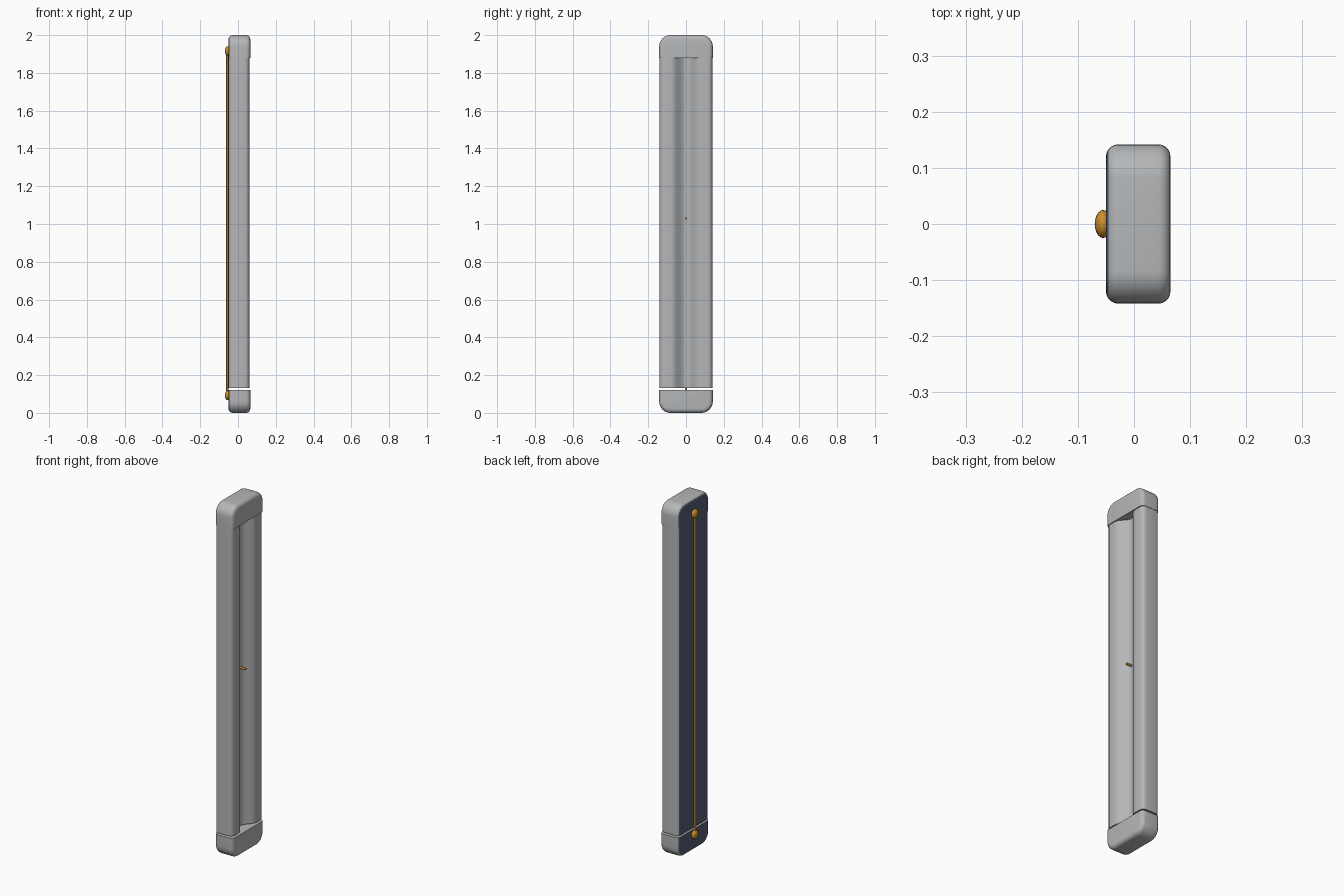
import bpy, bmesh, math
from mathutils import Matrix

if "Cube" in bpy.data.objects:
    bpy.data.objects.remove(bpy.data.objects["Cube"])


def material(name, rgb):
    m = bpy.data.materials.new(name)
    m.diffuse_color = (*rgb, 1)
    m.use_nodes = True
    m.node_tree.nodes["Principled BSDF"].inputs["Base Color"].default_value = m.diffuse_color
    return m


GREY = material("light_grey", (0.46, 0.47, 0.48))
BLUE = material("slate_blue", (0.085, 0.11, 0.17))
ORANGE = material("amber", (0.62, 0.27, 0.025))


def finish(bm, name, mats, angle=35):
    bmesh.ops.recalc_face_normals(bm, faces=bm.faces)
    me = bpy.data.meshes.new(name)
    bm.to_mesh(me)
    bm.free()
    for m in mats:
        me.materials.append(m)
    ob = bpy.data.objects.new(name, me)
    bpy.context.collection.objects.link(ob)
    bpy.context.view_layer.objects.active = ob
    ob.select_set(True)
    bpy.ops.object.shade_smooth_by_angle(angle=math.radians(angle))
    ob.select_set(False)
    return ob


def arc(cx, cy, r, a0, a1, n=6):
    return [(cx + r * math.cos(math.radians(a0 + (a1 - a0) * i / n)),
             cy + r * math.sin(math.radians(a0 + (a1 - a0) * i / n))) for i in range(n + 1)]


def extrude(points, direction):
    bm = bmesh.new()
    face = bm.faces.new([bm.verts.new(p) for p in points])
    new = bmesh.ops.extrude_face_region(bm, geom=[face])["geom"]
    bmesh.ops.translate(bm, vec=direction, verts=[v for v in new if isinstance(v, bmesh.types.BMVert)])
    bmesh.ops.recalc_face_normals(bm, faces=bm.faces)
    return bm


def paint_back(bm):
    bm.normal_update()
    for f in bm.faces:
        f.material_index = 1 if f.normal.x < -0.8 else 0


# Long body: rounded slab with a channel along the +x side
half = [(0.016 + 0.022 * (1 - math.cos(math.pi * i / 12)), 0.078 * i / 12) for i in range(12)]
half += [(0.06, 0.085)] + arc(0.036, 0.116, 0.024, 0, 90) + arc(-0.026, 0.116, 0.024, 90, 180)
profile = half + [(x, -y) for x, y in reversed(half[1:])]
body = extrude([(x, y, 0.132) for x, y in profile], (0, 0, 1.746))
paint_back(body)
finish(body, "channelled_body", [GREY, BLUE])


# Rounded end caps, mirrored top and bottom
def end_cap(name, flip):
    side = [(-0.142, 0.122)] + arc(-0.082, 0.06, 0.06, 180, 270, 8) \
        + arc(0.082, 0.06, 0.06, 270, 360, 8) + [(0.142, 0.122)]
    bm = extrude([(-0.05, y, z) for y, z in side], (0.115, 0, 0))
    rim = [e for e in bm.edges
           if abs(e.verts[0].co.x - e.verts[1].co.x) < 1e-5
           and not all(v.co.z > 0.121 for v in e.verts)]
    bmesh.ops.bevel(bm, geom=rim, offset=0.022, segments=5, profile=0.5, affect='EDGES')
    paint_back(bm)
    if flip:
        for v in bm.verts:
            v.co.z = 2 - v.co.z
    finish(bm, name, [GREY, BLUE])


end_cap("bottom_cap", False)
end_cap("top_cap", True)


# Cord on the back with a knob at each end
def cylinder(name, r, length, matrix):
    bm = bmesh.new()
    bmesh.ops.create_cone(bm, cap_ends=True, segments=16, radius1=r, radius2=r, depth=length, matrix=matrix)
    finish(bm, name, [ORANGE])


cylinder("back_cord", 0.006, 1.83, Matrix.Translation((-0.057, 0, 1.005)))
for name, z in (("bottom_knob", 0.093), ("top_knob", 1.915)):
    bm = bmesh.new()
    bmesh.ops.create_uvsphere(bm, u_segments=20, v_segments=12, radius=0.025)
    bmesh.ops.scale(bm, vec=(0.6, 1, 1), verts=bm.verts)
    bmesh.ops.translate(bm, vec=(-0.055, 0, z), verts=bm.verts)
    finish(bm, name, [ORANGE])

# Tiny pin in the middle of the channel
cylinder("channel_pin", 0.006, 0.035,
         Matrix.Translation((0.032, 0, 1.03)) @ Matrix.Rotation(math.pi / 2, 4, 'Y'))
